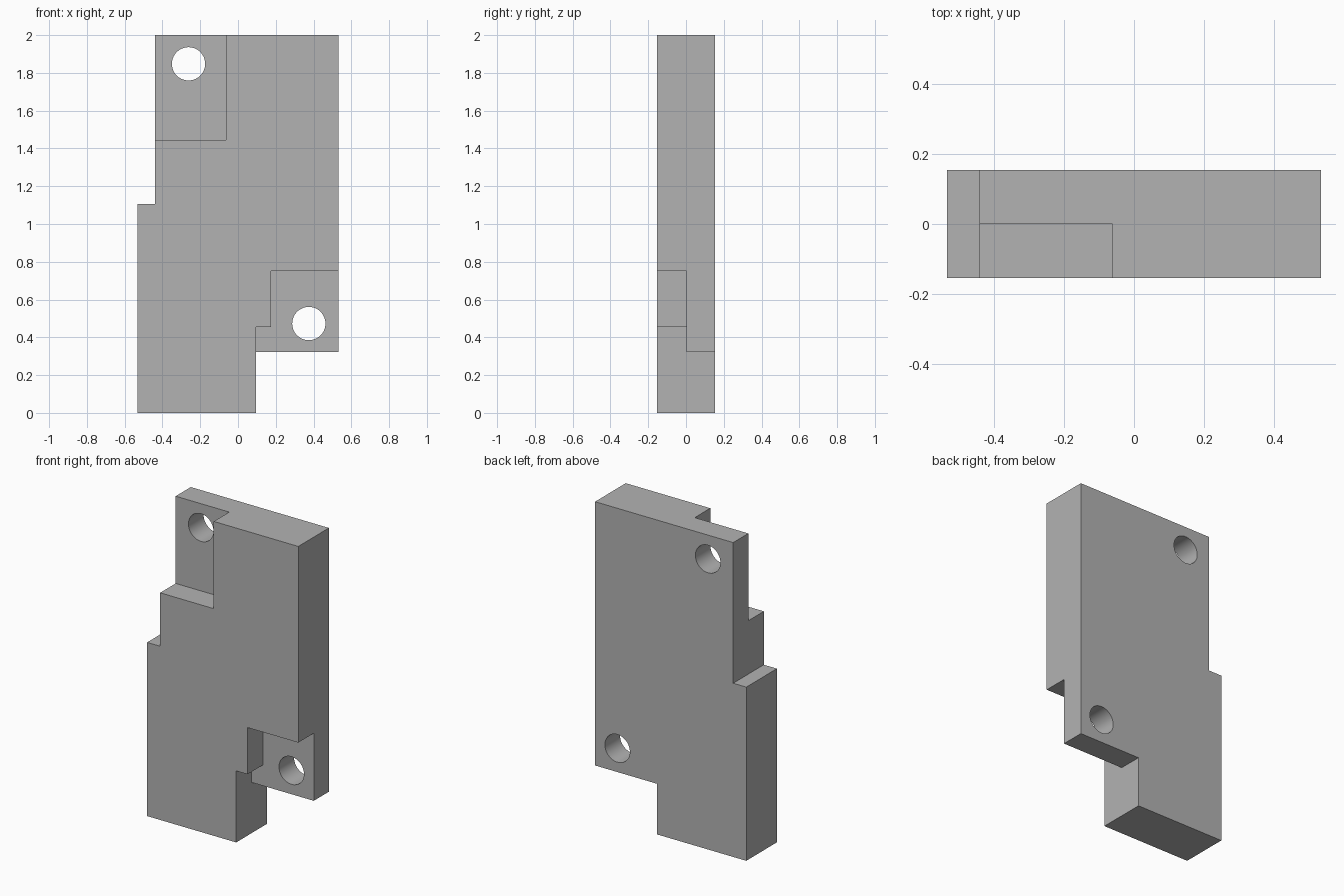
import bpy
import bmesh
from math import radians, cos, sin, tau

cube = bpy.data.objects.get("Cube")
if cube:
    bpy.data.objects.remove(cube, do_unlink=True)

FRONT, STEP, BACK = -0.154, 0.002, 0.154

# Plain grey finish
grey = bpy.data.materials.new("plain_grey")
grey.use_nodes = True
colour = (0.45, 0.45, 0.45, 1)
grey.diffuse_color = colour
grey.node_tree.nodes["Principled BSDF"].inputs["Base Color"].default_value = colour


def extrude_profile(name, points, y0, y1):
    """Solid made from an x-z outline, running from y0 to y1."""
    bm = bmesh.new()
    face = bm.faces.new([bm.verts.new((x, y0, z)) for x, z in points])
    moved = bmesh.ops.extrude_face_region(bm, geom=[face])["geom"]
    verts = [v for v in moved if isinstance(v, bmesh.types.BMVert)]
    bmesh.ops.translate(bm, vec=(0, y1 - y0, 0), verts=verts)
    bmesh.ops.recalc_face_normals(bm, faces=bm.faces)
    mesh = bpy.data.meshes.new(name)
    bm.to_mesh(mesh)
    bm.free()
    mesh.materials.append(grey)
    obj = bpy.data.objects.new(name, mesh)
    bpy.context.collection.objects.link(obj)
    return obj


def circle(x, z, radius=0.088, sides=64):
    return [(x + radius * cos(tau * i / sides), z + radius * sin(tau * i / sides))
            for i in range(sides)]


# Stepped plate
plate = extrude_profile("stepped_plate", [
    (-0.532, 0), (0.095, 0), (0.095, 0.322), (0.532, 0.322),
    (0.532, 2), (-0.44, 2), (-0.44, 1.105), (-0.532, 1.105)], FRONT, BACK)

# Front recesses and through holes
cutters = [
    extrude_profile("upper_recess_cutter", [
        (-0.7, 1.445), (-0.063, 1.445), (-0.063, 2.2), (-0.7, 2.2)], -0.4, STEP),
    extrude_profile("lower_recess_cutter", [
        (0.095, 0.455), (0.095, 0.322), (0.2, 0.2), (0.7, 0.2),
        (0.7, 0.752), (0.175, 0.752), (0.175, 0.455)], -0.4, STEP),
    extrude_profile("upper_hole_cutter", circle(-0.262, 1.848), -0.4, 0.4),
    extrude_profile("lower_hole_cutter", circle(0.375, 0.473), -0.4, 0.4),
]

bpy.ops.object.select_all(action="DESELECT")
bpy.context.view_layer.objects.active = plate
plate.select_set(True)
for cutter in cutters:
    cutter.hide_render = True
    cut = plate.modifiers.new(cutter.name, "BOOLEAN")
    cut.operation = "DIFFERENCE"
    cut.solver = "EXACT"
    cut.object = cutter
    bpy.ops.object.modifier_apply(modifier=cut.name)
    bpy.data.objects.remove(cutter, do_unlink=True)

# Round hole walls, crisp edges elsewhere
bpy.ops.object.shade_smooth_by_angle(angle=radians(30))
